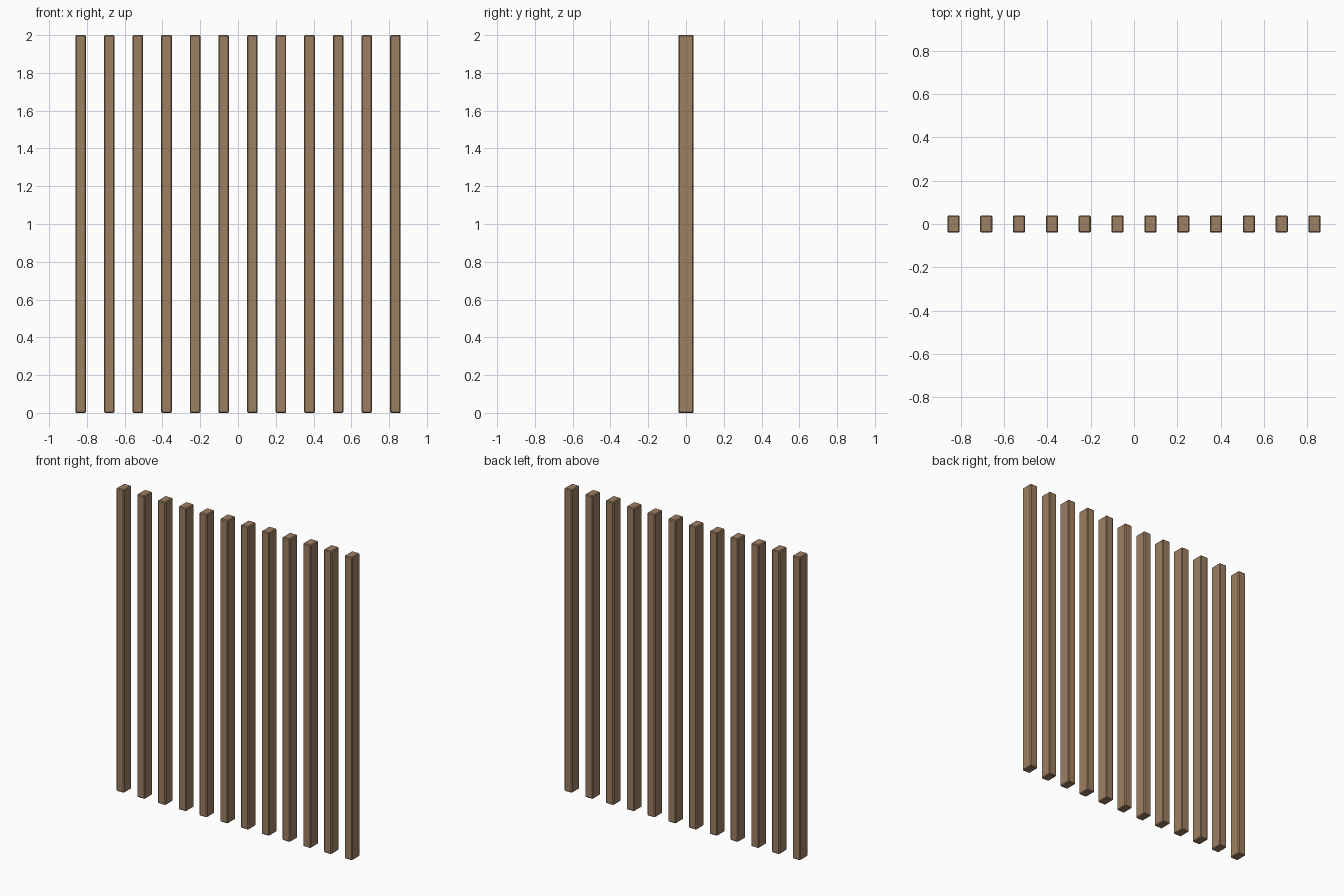
import bpy

# Remove the default cube
cube = bpy.data.objects.get("Cube")
if cube:
    bpy.data.objects.remove(cube, do_unlink=True)

COUNT = 12
WIDTH, DEPTH, HEIGHT = 0.056, 0.08, 2.0
FIRST_X = -0.833
PITCH = -2 * FIRST_X / (COUNT - 1)

# Brown wood
wood = bpy.data.materials.new("brown_wood")
wood.use_nodes = True
color = (0.34, 0.21, 0.12, 1.0)
wood.diffuse_color = color
wood.node_tree.nodes["Principled BSDF"].inputs["Base Color"].default_value = color


def add_slat(index):
    """One upright slat with slightly eased edges."""
    x = FIRST_X + index * PITCH
    bpy.ops.mesh.primitive_cube_add(size=1, location=(x, 0, HEIGHT / 2))
    slat = bpy.context.object
    slat.name = f"slat_{index + 1}"
    slat.scale = (WIDTH, DEPTH, HEIGHT)
    bpy.ops.object.transform_apply(location=False, rotation=False, scale=True)
    slat.data.materials.append(wood)
    bevel = slat.modifiers.new("eased_edges", "BEVEL")
    bevel.width = 0.005
    bevel.segments = 1


# Evenly spaced row of slats
for i in range(COUNT):
    add_slat(i)
